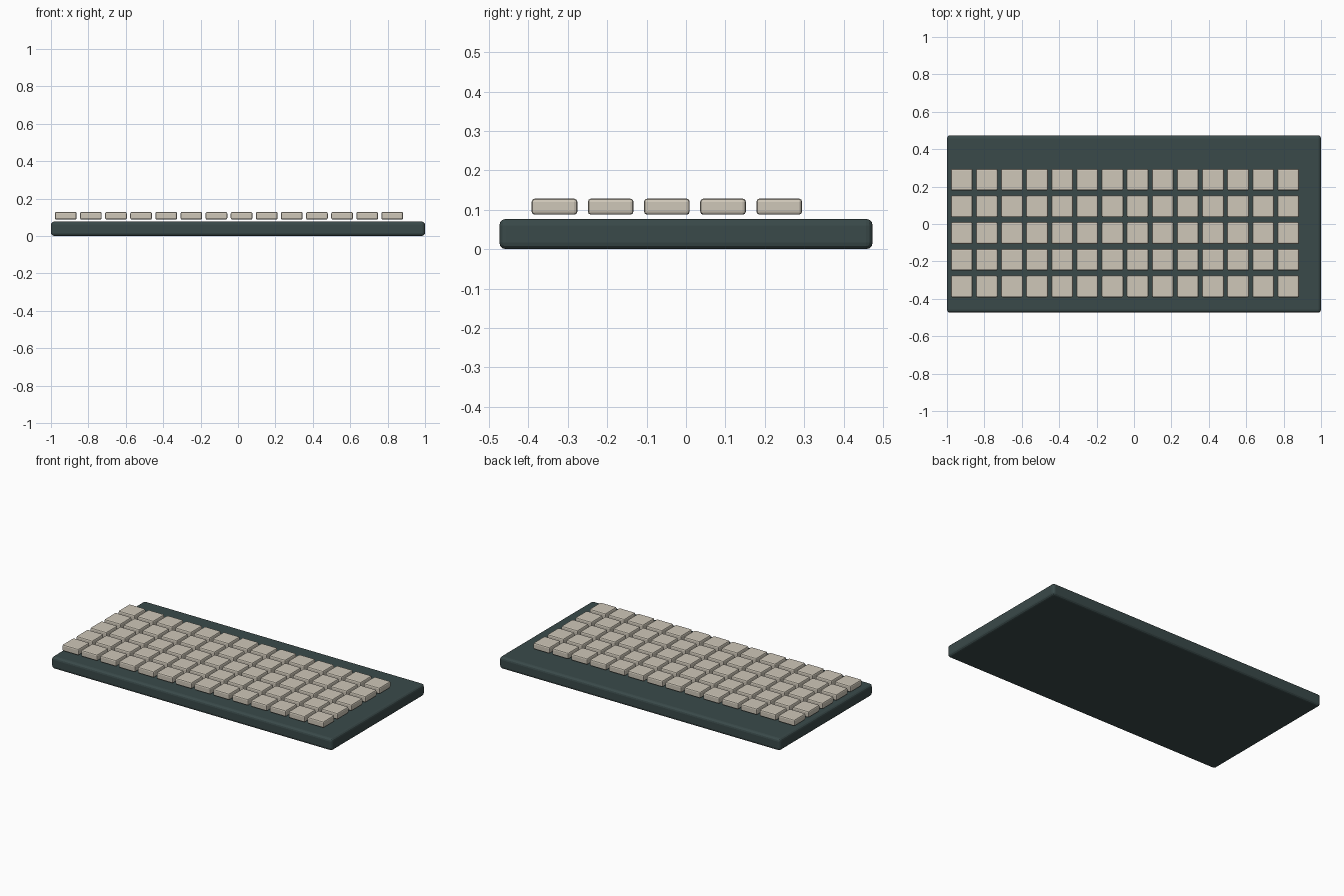
import bpy

if "Cube" in bpy.data.objects:
    bpy.data.objects.remove(bpy.data.objects["Cube"])


def material(name, rgb):
    m = bpy.data.materials.new(name)
    m.diffuse_color = (*rgb, 1)
    m.use_nodes = True
    m.node_tree.nodes["Principled BSDF"].inputs["Base Color"].default_value = m.diffuse_color
    return m


def rounded_box(name, center, size, bevel, segments, mat):
    bpy.ops.mesh.primitive_cube_add(size=1, location=center)
    ob = bpy.context.object
    ob.name = name
    ob.scale = size
    bpy.ops.object.transform_apply(location=False, rotation=False, scale=True)
    mod = ob.modifiers.new("rounded_edges", "BEVEL")
    mod.width = bevel
    mod.segments = segments
    ob.data.materials.append(mat)
    return ob


slate = material("dark slate", (0.042, 0.068, 0.068))
cream = material("warm cream", (0.62, 0.57, 0.48))

# Flat case
rounded_box("case", (0, 0, 0.0385), (2, 0.948, 0.077), 0.017, 3, slate)

# Grid of keycaps hovering just above the case, sharing one mesh
COLS, ROWS = 14, 5
PITCH_X, PITCH_Y = 0.1343, 0.1427
first = rounded_box("keycap", (-0.921, -0.334, 0.108), (0.116, 0.116, 0.041), 0.008, 2, cream)
for row in range(ROWS):
    for col in range(COLS):
        key = first
        if row or col:
            key = first.copy()
            bpy.context.collection.objects.link(key)
        key.name = f"keycap_row{row + 1}_col{col + 1}"
        key.location = (-0.921 + col * PITCH_X, -0.334 + row * PITCH_Y, 0.108)
